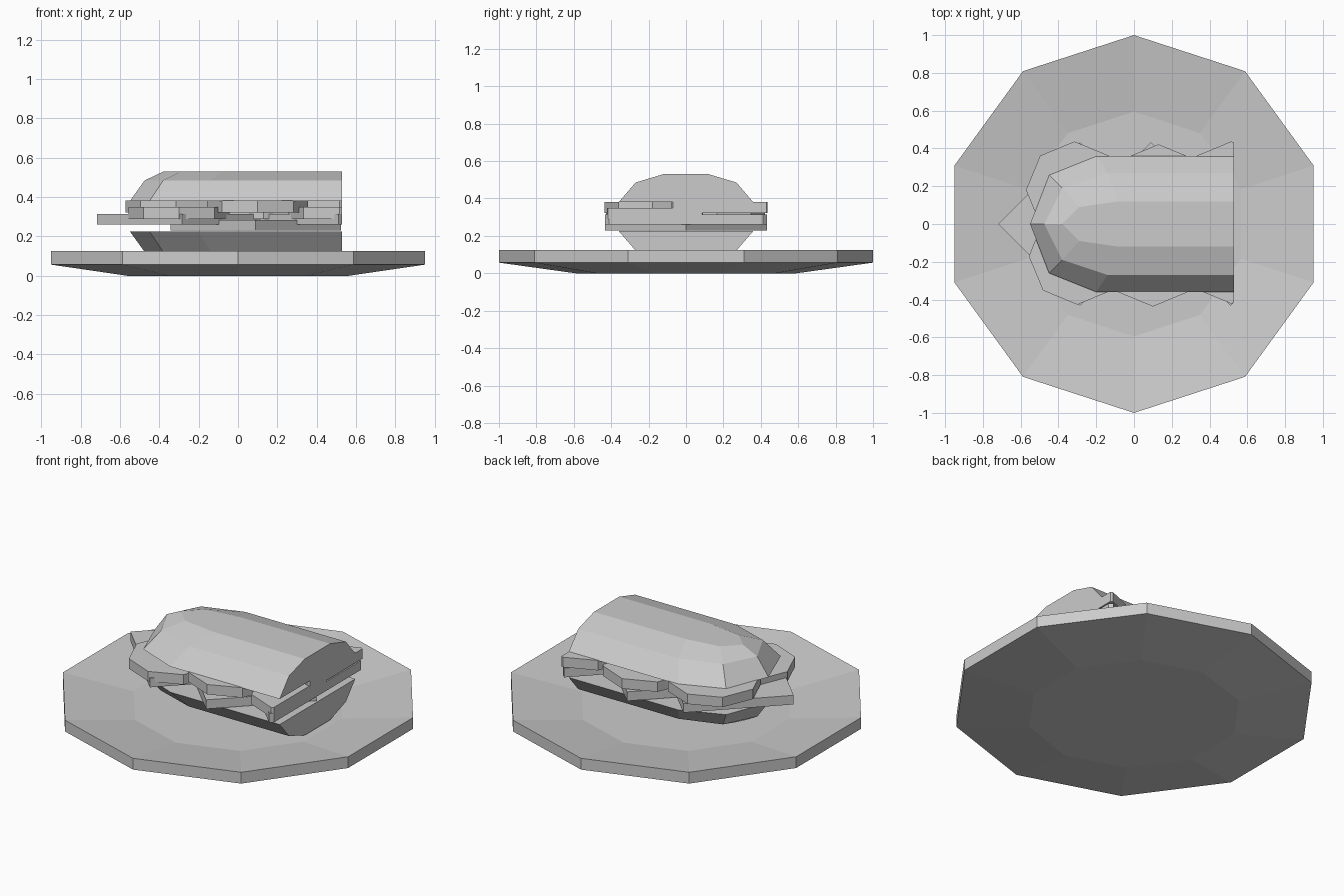
import bpy, bmesh, math

if "Cube" in bpy.data.objects:
    bpy.data.objects.remove(bpy.data.objects["Cube"])

CUT_X = 0.53


def finish(bm, name):
    bmesh.ops.recalc_face_normals(bm, faces=bm.faces[:])
    me = bpy.data.meshes.new(name)
    bm.to_mesh(me)
    bm.free()
    ob = bpy.data.objects.new(name, me)
    bpy.context.collection.objects.link(ob)
    return ob


def loft(bm, rings):
    """Skin a stack of closed rings and cap both ends."""
    loops = [[bm.verts.new(p) for p in r] for r in rings]
    n = len(loops[0])
    for a, b in zip(loops, loops[1:]):
        for i in range(n):
            j = (i + 1) % n
            bm.faces.new((a[i], a[j], b[j], b[i]))
    bm.faces.new(loops[0][::-1])
    bm.faces.new(loops[-1])


def ngon(n, r, z, cx=0, cy=0, start=0):
    return [(cx + r * math.cos(start + math.tau * i / n),
             cy + r * math.sin(start + math.tau * i / n), z) for i in range(n)]


# Ten-sided plate with a shallow well
bm = bmesh.new()
loft(bm, [ngon(10, r, z, start=math.pi / 2) for r, z in
          ((0.59, 0.0), (1.0, 0.057), (1.0, 0.125), (0.595, 0.065))])
finish(bm, "plate")

# Bread halves: mirrored outlines from the rounded end to the cut face
HALF = {
    "wide": [(-0.20, 0.36), (-0.45, 0.26)],
    "mid": [(-0.14, 0.27), (-0.38, 0.19)],
    "crown": [(-0.08, 0.12), (-0.29, 0.09)],
}
TIP = {"wide": -0.55, "mid": -0.475, "crown": -0.38}


def outline(key, z):
    side = [(CUT_X, HALF[key][0][1])] + HALF[key]
    pts = side + [(TIP[key], 0)] + [(x, -y) for x, y in reversed(side)]
    return [(x, y, z) for x, y in pts]


for name, heights in (("top_bread", (0.38, 0.485, 0.53)),
                      ("bottom_bread", (0.226, 0.122, 0.07))):
    bm = bmesh.new()
    loft(bm, [outline(k, z) for k, z in zip(("wide", "mid", "crown"), heights)])
    finish(bm, name)


# Flat fillings, trimmed flush with the cut face
def slice_part(name, n, r, cx, cy, z0, z1):
    bm = bmesh.new()
    loft(bm, [ngon(n, r, z, cx, cy) for z in (z0, z1)])
    cut = bmesh.ops.bisect_plane(bm, geom=bm.verts[:] + bm.edges[:] + bm.faces[:],
                                 plane_co=(CUT_X, 0, 0), plane_no=(1, 0, 0),
                                 clear_outer=True)
    edges = [e for e in cut["geom_cut"] if isinstance(e, bmesh.types.BMEdge)]
    if edges:
        bmesh.ops.holes_fill(bm, edges=edges)
    finish(bm, name)


# Square cheese slices turned to diamonds, alternating in height
for i, x in enumerate((-0.285, 0.09, 0.51)):
    z = 0.23 if i == 1 else 0.26
    slice_part(f"cheese_slice_{i + 1}", 4, 0.433, x, 0, z, z + 0.055)

# Two rows of octagonal tomato slices in a checkerboard of heights
ROWS = (((-0.30, -0.17), (0.10, -0.18), (0.515, -0.165)),
        ((-0.315, 0.18), (0.13, 0.165), (0.515, 0.18)))
for row, centres in enumerate(ROWS):
    for i, (x, y) in enumerate(centres):
        z = 0.322 if (i + row) % 2 else 0.29
        slice_part(f"tomato_slice_{row + 1}_{i + 1}", 8, 0.257, x, y, z, z + 0.06)
